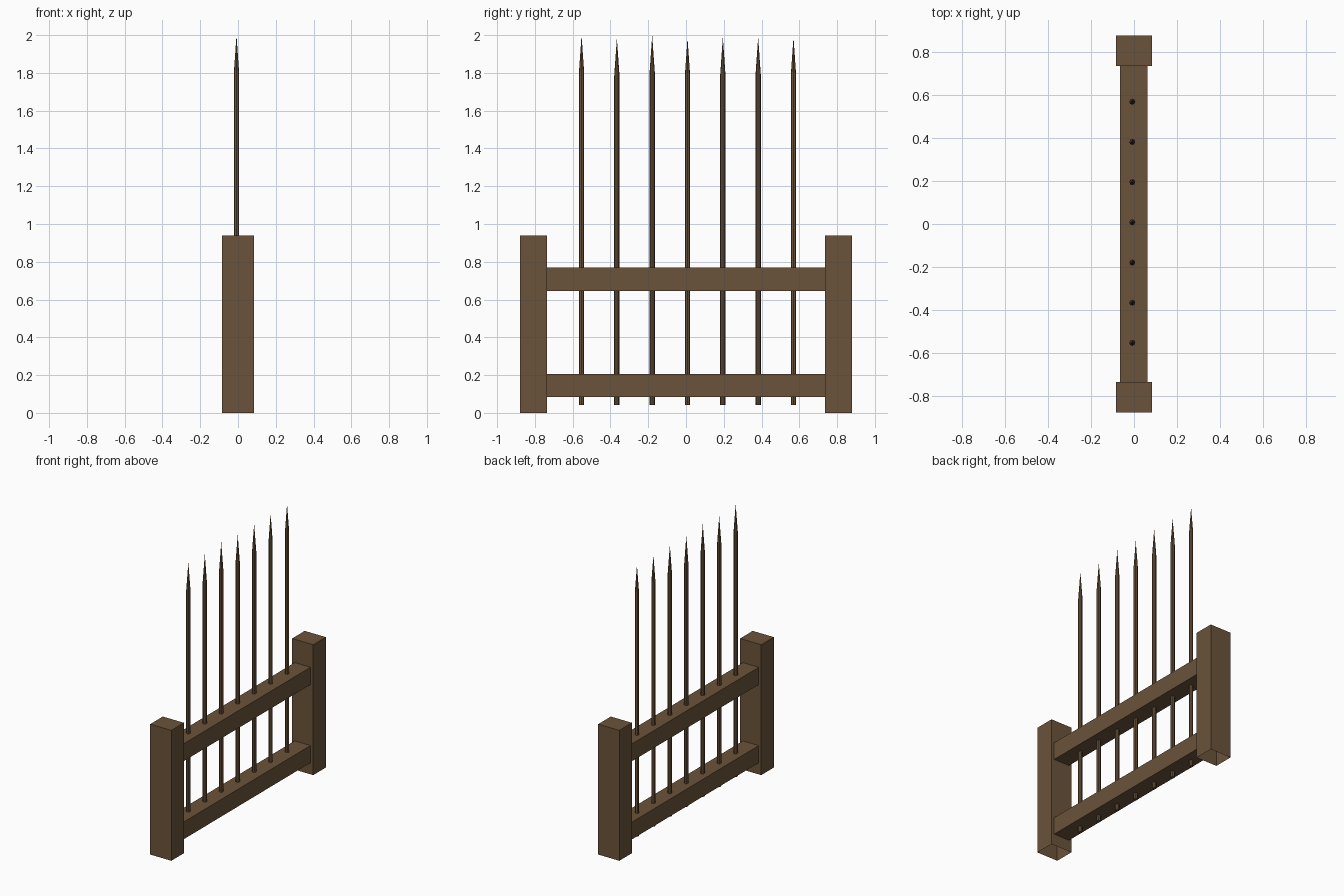
import bpy, bmesh, math
from mathutils import Matrix

if "Cube" in bpy.data.objects:
    bpy.data.objects.remove(bpy.data.objects["Cube"])

wood = bpy.data.materials.new("brown wood")
wood.diffuse_color = (0.147, 0.087, 0.043, 1)
wood.use_nodes = True
wood.node_tree.nodes["Principled BSDF"].inputs["Base Color"].default_value = wood.diffuse_color


def finish(bm, name):
    mesh = bpy.data.meshes.new(name)
    bm.to_mesh(mesh)
    bm.free()
    mesh.materials.append(wood)
    obj = bpy.data.objects.new(name, mesh)
    bpy.context.collection.objects.link(obj)


def box(name, lo, hi, open_dirs):
    """Box between two corners, leaving out faces along the open directions."""
    bm = bmesh.new()
    bmesh.ops.create_cube(bm, size=1)
    for v in bm.verts:
        v.co = [(a + b) / 2 + c * (b - a) for a, b, c in zip(lo, hi, v.co)]
    bm.normal_update()
    gone = [f for f in bm.faces
            if any(f.normal.dot(d) > 0.9 for d in open_dirs)]
    bmesh.ops.delete(bm, geom=gone, context='FACES')
    finish(bm, name)


def spike(name, x, y, bottom, shoulder, tip, radius):
    """Eight-sided rod with a long pointed head."""
    bm = bmesh.new()
    bmesh.ops.create_cone(bm, cap_ends=True, segments=8, radius1=radius,
                          radius2=radius, depth=shoulder - bottom,
                          matrix=Matrix.Translation((x, y, (bottom + shoulder) / 2)))
    bm.normal_update()
    top = [f for f in bm.faces if f.normal.z > 0.9]
    point = bmesh.ops.poke(bm, faces=top)["verts"][0]
    point.co.z = tip
    finish(bm, name)


# End posts, open underneath
for side, y0, y1 in (("front", -0.878, -0.735), ("back", 0.735, 0.878)):
    box(side + "_post", (-0.084, y0, 0), (0.084, y1, 0.938), [(0, 0, -1)])

# Horizontal rails, ends hidden against the posts
for level, z0, z1 in (("lower", 0.083, 0.207), ("upper", 0.645, 0.77)):
    box(level + "_rail", (-0.064, -0.735, z0), (0.062, 0.735, z1),
        [(0, 1, 0), (0, -1, 0)])

# Seven pointed bars, slightly uneven in height
tips = (2.0, 1.985, 2.0, 1.985, 1.99, 1.99, 1.99)
for i, tip in enumerate(tips):
    spike(f"spike_{i + 1}", -0.008, 0.008 + (i - 3) * 0.187, 0.042, tip - 0.2, tip, 0.014)
